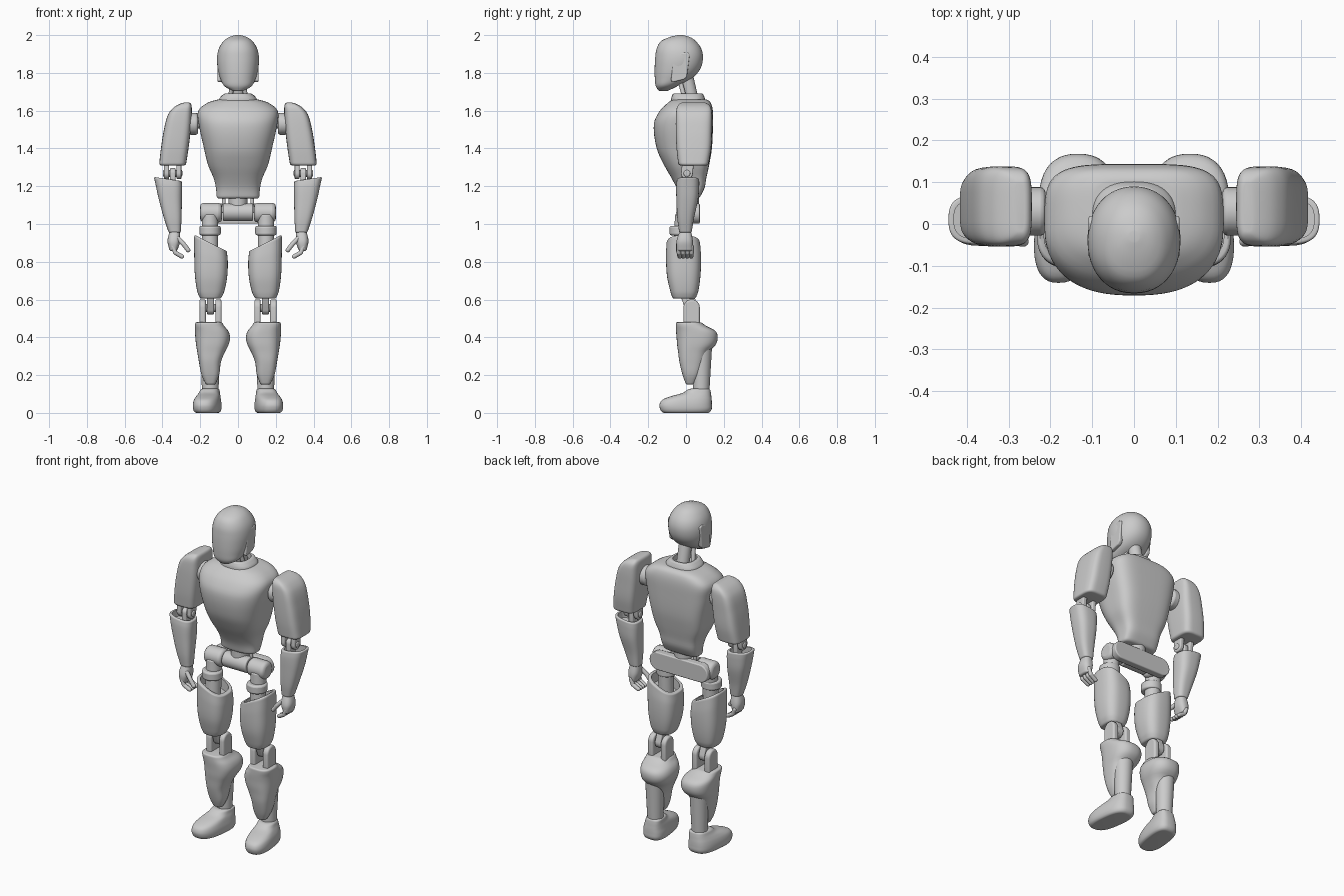
import bpy, bmesh, math
from mathutils import Vector, Matrix

if "Cube" in bpy.data.objects:
    bpy.data.objects.remove(bpy.data.objects["Cube"])


def finish(name, bm, mirror=False, bevel=0):
    bmesh.ops.recalc_face_normals(bm, faces=bm.faces)
    me = bpy.data.meshes.new(name)
    bm.to_mesh(me)
    bm.free()
    ob = bpy.data.objects.new(name, me)
    bpy.context.collection.objects.link(ob)
    bpy.ops.object.select_all(action='DESELECT')
    ob.select_set(True)
    bpy.context.view_layer.objects.active = ob
    bpy.ops.object.shade_smooth_by_angle(angle=math.radians(38))
    if bevel:
        b = ob.modifiers.new("Bevel", 'BEVEL')
        b.width, b.segments, b.limit_method = bevel, 3, 'ANGLE'
    if mirror:
        ob.modifiers.new("Mirror", 'MIRROR').use_mirror_merge = False
    return ob


def spline(rows, z):
    """Smooth interpolation of (z, x0, x1, y0, y1) rows by height."""
    n = len(rows)
    i = max(k for k in range(n - 1) if k == 0 or rows[k][0] <= z)
    a, b = rows[i], rows[i + 1]
    p, q = rows[max(i - 1, 0)], rows[min(i + 2, n - 1)]
    h = b[0] - a[0]
    t = (z - a[0]) / h
    out = []
    for c in range(1, 5):
        m0 = (b[c] - p[c]) / (b[0] - p[0]) * h
        m1 = (q[c] - a[c]) / (q[0] - a[0]) * h
        out.append((2*t**3 - 3*t*t + 1)*a[c] + (t**3 - 2*t*t + t)*m0
                   + (3*t*t - 2*t**3)*b[c] + (t**3 - t*t)*m1)
    return out


def loft(name, rows, nf=2.5, nb=2.5, r=0.01, tilt=0, shear=0, hollow=0,
         mirror=False, seg=48, steps=36):
    """Superellipse sections stacked in z, with rounded ends."""
    z0, z1 = rows[0][0], rows[-1][0]
    loops = []
    for k in range(steps + 1):
        z = z0 + (z1 - z0) * (1 - math.cos(math.pi * k / steps)) / 2
        x0, x1, y0, y1 = spline(rows, z)
        d = max(min(z - z0, z1 - z), 0)
        e = r - math.sqrt(max(r*r - (r - d)**2, 0)) if d < r else 0
        cx, cy = (x0 + x1) / 2, (y0 + y1) / 2
        rx, ry = (x1 - x0) / 2 - e, (y1 - y0) / 2 - e
        loop = []
        for s in range(seg):
            a = 2 * math.pi * s / seg
            c, v = math.cos(a), math.sin(a)
            n = nf if v < 0 else nb
            ux = math.copysign(abs(c)**(2 / n), c)
            uy = math.copysign(abs(v)**(2 / n), v)
            y = cy + ry * uy
            loop.append(Vector((cx + rx * ux - shear * y, y,
                                z + tilt * ux * ((z - z0) / (z1 - z0))**2)))
        loops.append(loop)
    if hollow:
        top = loops[-1]
        mid = sum(top, Vector()) / seg
        inner = [mid + (p - mid) * 0.88 for p in top]
        loops += [inner, [p - Vector((0, 0, hollow)) for p in inner]]
    bm = bmesh.new()
    vs = [[bm.verts.new(p) for p in lp] for lp in loops]
    for a, b in zip(vs, vs[1:]):
        for s in range(seg):
            t = (s + 1) % seg
            bm.faces.new((a[s], a[t], b[t], b[s]))
    bm.faces.new(vs[0][::-1])
    bm.faces.new(vs[-1])
    return finish(name, bm, mirror)


def add_rod(bm, p, q, r, r2=None):
    p, q = Vector(p), Vector(q)
    m = Matrix.Translation((p + q) / 2) @ (q - p).to_track_quat('Z', 'Y').to_matrix().to_4x4()
    bmesh.ops.create_cone(bm, cap_ends=True, segments=32, radius1=r,
                          radius2=r2 or r, depth=(q - p).length, matrix=m)


def rod(name, p, q, r, r2=None, mirror=False, bevel=0.006):
    bm = bmesh.new()
    add_rod(bm, p, q, r, r2)
    return finish(name, bm, mirror, bevel)


def finger(name, pts, r):
    bm = bmesh.new()
    for p in pts:
        bmesh.ops.create_uvsphere(bm, u_segments=16, v_segments=10, radius=r,
                                  matrix=Matrix.Translation(p))
    for p, q in zip(pts, pts[1:]):
        add_rod(bm, p, q, r)
    finish(name, bm, True)


def slab(name, pts, a, b, axis='x', mirror=False, bevel=0.006):
    """Flat profile extruded along x (points y,z) or along y (points x,z)."""
    bm = bmesh.new()
    put = (lambda u, v, w: (w, u, v)) if axis == 'x' else (lambda u, v, w: (u, w, v))
    lo = [bm.verts.new(put(u, v, a)) for u, v in pts]
    hi = [bm.verts.new(put(u, v, b)) for u, v in pts]
    bm.faces.new(lo)
    bm.faces.new(hi)
    for i in range(len(pts)):
        j = (i + 1) % len(pts)
        bm.faces.new((lo[i], lo[j], hi[j], hi[i]))
    return finish(name, bm, mirror, bevel)


def capsule(p, q, r, n=14):
    ang = math.atan2(q[1] - p[1], q[0] - p[0])
    pts = []
    for c, s in ((q, -math.pi / 2), (p, math.pi / 2)):
        for k in range(n + 1):
            t = ang + s + math.pi * k / n
            pts.append((c[0] + r * math.cos(t), c[1] + r * math.sin(t)))
    return pts


def sym(rows):
    return [(z, -x, x, y0, y1) for z, x, y0, y1 in rows]


# Head, ear panels and neck
loft("head", sym([(1.705, .03, -.145, -.095), (1.73, .072, -.16, -.045), (1.77, .094, -.165, .03),
                  (1.82, .107, -.166, .075), (1.88, .111, -.163, .09), (1.93, .101, -.155, .08),
                  (1.97, .075, -.13, .05), (1.99, .046, -.085, .02), (2.0, .015, -.045, -.015)]),
     nf=2.2, nb=2.1, r=.003)
slab("ear_panel", [(-.065, 1.885), (-.05, 1.9), (.005, 1.91), (.02, 1.9), (.005, 1.78),
                   (-.01, 1.765), (-.07, 1.75), (-.08, 1.76)], .085, .109, mirror=True)
rod("neck", (0, .0, 1.79), (0, .035, 1.64), .036)
rod("neck_strut", (.03, -.03, 1.75), (.045, .0, 1.64), .012, mirror=True)
loft("neck_collar", sym([(1.63, .105, -.08, .105), (1.665, .098, -.078, .1), (1.69, .075, -.07, .09)]),
     r=.006, hollow=.03)

# Torso and waist
loft("torso", sym([(1.135, .112, -.035, .07), (1.19, .117, -.05, .098), (1.24, .128, -.075, .107),
                   (1.31, .158, -.115, .122), (1.40, .18, -.155, .137), (1.53, .208, -.17, .143),
                   (1.60, .21, -.138, .142), (1.64, .165, -.098, .132), (1.66, .11, -.072, .115)]),
     nf=2.5, nb=4.2, r=.012, seg=72)
rod("waist_column", (0, .02, 1.05), (0, .02, 1.16), .05)
rod("waist_rod", (.075, .02, 1.06), (.075, .02, 1.16), .01, mirror=True)

# Pelvis and hips
rod("pelvis_bar", (-.08, 0, 1.062), (.08, 0, 1.062), .046)
slab("pelvis_back_plate", capsule((-.14, 1.055), (.14, 1.055), .053), .03, .073, axis='y')
rod("hip_knob", (.085, 0, 1.06), (.2, 0, 1.06), .052, mirror=True, bevel=.02)
rod("hip_stem", (.148, -.025, .82), (.148, -.015, 1.05), .043, mirror=True)
rod("hip_ring", (.148, -.03, .94), (.148, -.03, .99), .057, mirror=True, bevel=.01)

# Thighs and knees
loft("thigh", [(.605, .09, .2, -.07, .05), (.64, .074, .215, -.082, .064), (.72, .058, .228, -.1, .076),
               (.82, .054, .232, -.106, .08), (.9, .06, .233, -.103, .074)],
     nf=2.8, nb=2.8, r=.008, tilt=.04, hollow=.06, mirror=True)
slab("knee_lug", capsule((0, .64), (.03, .555), .034), .126, .164, mirror=True)
for nm, a, b in (("inner", .087, .12), ("outer", .17, .205)):
    slab("knee_cheek_" + nm, capsule((.03, .47), (.03, .558), .043), a, b, mirror=True, bevel=.01)
rod("knee_pin", (.1, .03, .555), (.19, .03, .555), .022, mirror=True)

# Shins, lower legs and feet
loft("shin", [(.15, .12, .17, .0, .045), (.2, .1, .193, -.018, .075), (.27, .09, .207, -.035, .1),
              (.325, .068, .216, -.042, .122), (.36, .05, .222, -.047, .157), (.4, .042, .226, -.05, .168),
              (.435, .052, .228, -.053, .155), (.46, .073, .228, -.054, .108), (.48, .085, .226, -.054, .08)],
     nf=2.8, nb=2.4, r=.008, mirror=True)
rod("lower_leg", (.147, .08, .1), (.147, .085, .37), .043, .054, mirror=True)
loft("foot", [(0, .1, .226, -.125, .125), (.02, .093, .234, -.137, .136), (.045, .092, .235, -.14, .137),
              (.07, .096, .23, -.124, .136), (.088, .1, .222, -.08, .134), (.105, .105, .213, -.02, .132),
              (.128, .108, .205, .015, .128)],
     nf=2.5, nb=3, r=.01, shear=.12, mirror=True)

# Shoulders and upper arms
rod("shoulder_shaft", (.17, .03, 1.53), (.28, .03, 1.53), .025, mirror=True)
rod("shoulder_disk", (.212, .03, 1.53), (.262, .03, 1.53), .058, mirror=True, bevel=.012)
loft("upper_arm", [(1.31, .276, .418, -.04, .118), (1.4, .262, .408, -.05, .133), (1.5, .25, .392, -.054, .137),
                   (1.58, .245, .37, -.053, .137), (1.62, .245, .337, -.047, .13), (1.643, .25, .295, -.03, .11)],
     nf=4, nb=4, r=.012, mirror=True)

# Elbows and forearms
for nm, a, b in (("inner", .3, .325), ("outer", .365, .392)):
    slab("elbow_fork_" + nm, capsule((.012, 1.34), (.005, 1.268), .031), a, b, mirror=True)
slab("elbow_lug", capsule((.005, 1.19), (.005, 1.268), .028), .331, .36, mirror=True)
rod("elbow_pin", (.295, .005, 1.268), (.397, .005, 1.268), .018, mirror=True)
loft("forearm", [(.955, .303, .367, -.036, .03), (1.03, .299, .392, -.046, .042), (1.13, .297, .42, -.051, .064),
                 (1.2, .296, .436, -.052, .07), (1.238, .298, .445, -.048, .07)],
     nf=2.8, nb=2.8, r=.006, tilt=.01, hollow=.04, mirror=True)

# Hands
loft("palm", [(.858, .322, .362, -.046, .034), (.91, .306, .373, -.05, .036), (.97, .31, .36, -.03, .025)],
     r=.008, mirror=True)
for i, y in enumerate((-.038, -.015, .008, .03)):
    finger("finger_%d" % (i + 1), [(.345, y, .88), (.332, y, .848), (.297, y * .9, .828)], .0115)
finger("thumb", [(.318, -.03, .925), (.288, -.04, .893), (.264, -.042, .862)], .012)
